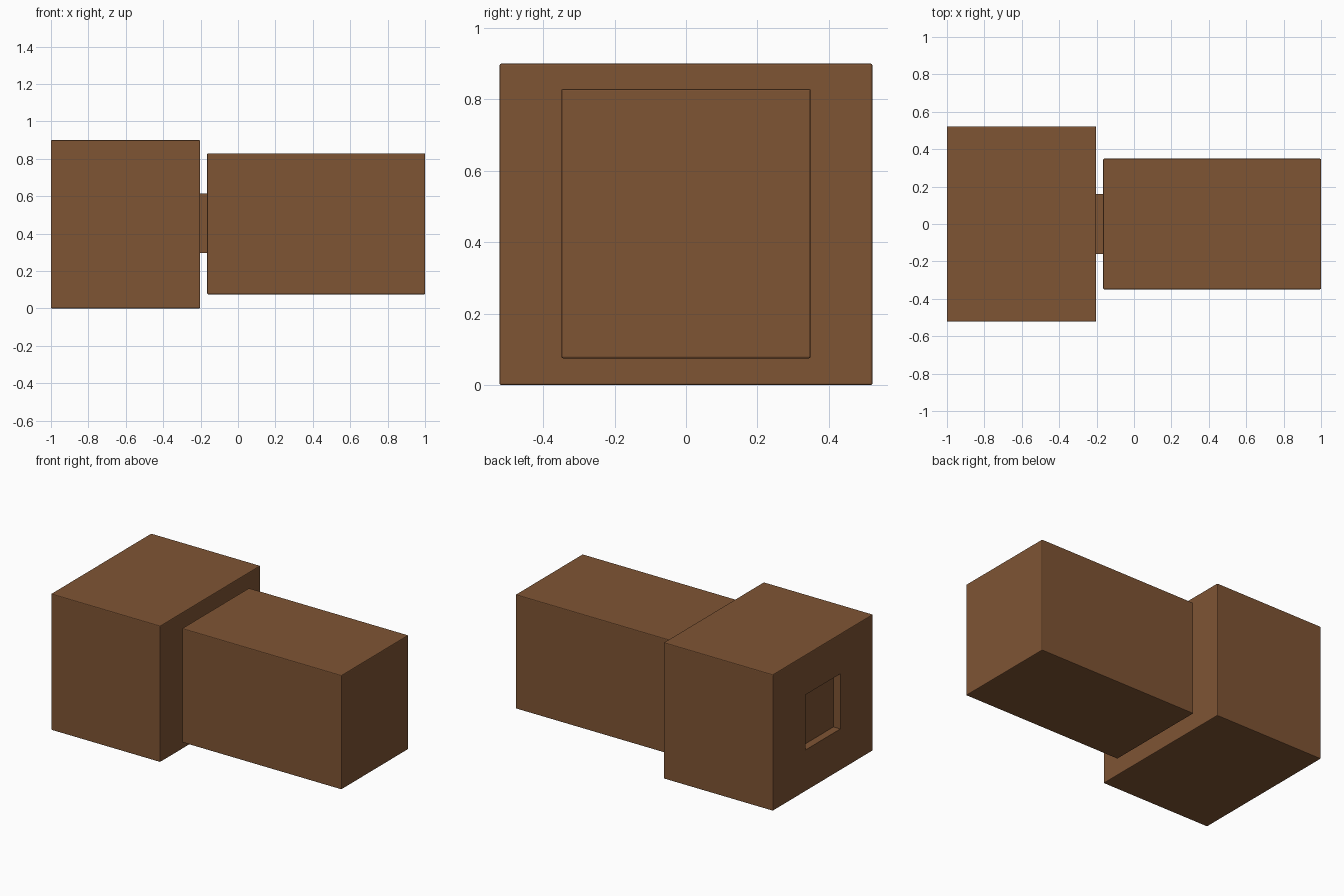
import bpy, bmesh
from mathutils import Vector

if "Cube" in bpy.data.objects:
    bpy.data.objects.remove(bpy.data.objects["Cube"])

brown = bpy.data.materials.new("brown")
brown.diffuse_color = (0.212, 0.089, 0.034, 1)
brown.use_nodes = True
brown.node_tree.nodes["Principled BSDF"].inputs["Base Color"].default_value = brown.diffuse_color


def block(name, lo, hi, bevel=0.005, recess=None):
    """Box between two corners with softened edges; recess = (half size, centre z, depth) on the -x end."""
    lo, hi = Vector(lo), Vector(hi)
    size, mid = hi - lo, (lo + hi) / 2
    bm = bmesh.new()
    bmesh.ops.create_cube(bm, size=1)
    for v in bm.verts:
        v.co = Vector(v.co[i] * size[i] + mid[i] for i in range(3))
    if bevel:
        bmesh.ops.bevel(bm, geom=bm.edges[:], offset=bevel, segments=2,
                        profile=0.5, affect='EDGES')
    if recess:
        half, cz, depth = recess
        bm.normal_update()
        end = max((f for f in bm.faces if f.normal.x < -0.99), key=lambda f: f.calc_area())
        bmesh.ops.inset_region(bm, faces=[end], thickness=0.1, use_even_offset=True)
        for v in end.verts:
            v.co.y = half if v.co.y > mid.y else -half
            v.co.z = cz + (half if v.co.z > mid.z else -half)
        # second inset keeps the rim, then the floor is pushed inward
        bmesh.ops.inset_region(bm, faces=[end], thickness=0.0001)
        for v in end.verts:
            v.co.x += depth
    bmesh.ops.recalc_face_normals(bm, faces=bm.faces[:])
    mesh = bpy.data.meshes.new(name)
    bm.to_mesh(mesh)
    bm.free()
    mesh.materials.append(brown)
    obj = bpy.data.objects.new(name, mesh)
    bpy.context.collection.objects.link(obj)
    return obj


# Large block with a square socket in its outer end
block("large_block", (-1, -0.522, 0), (-0.203, 0.522, 0.9), recess=(0.182, 0.455, 0.05))
# Square connector bridging the gap
block("connector", (-0.21, -0.16, 0.295), (-0.155, 0.16, 0.615), bevel=0)
# Long narrower block
block("long_block", (-0.165, -0.349, 0.075), (1, 0.349, 0.829))
